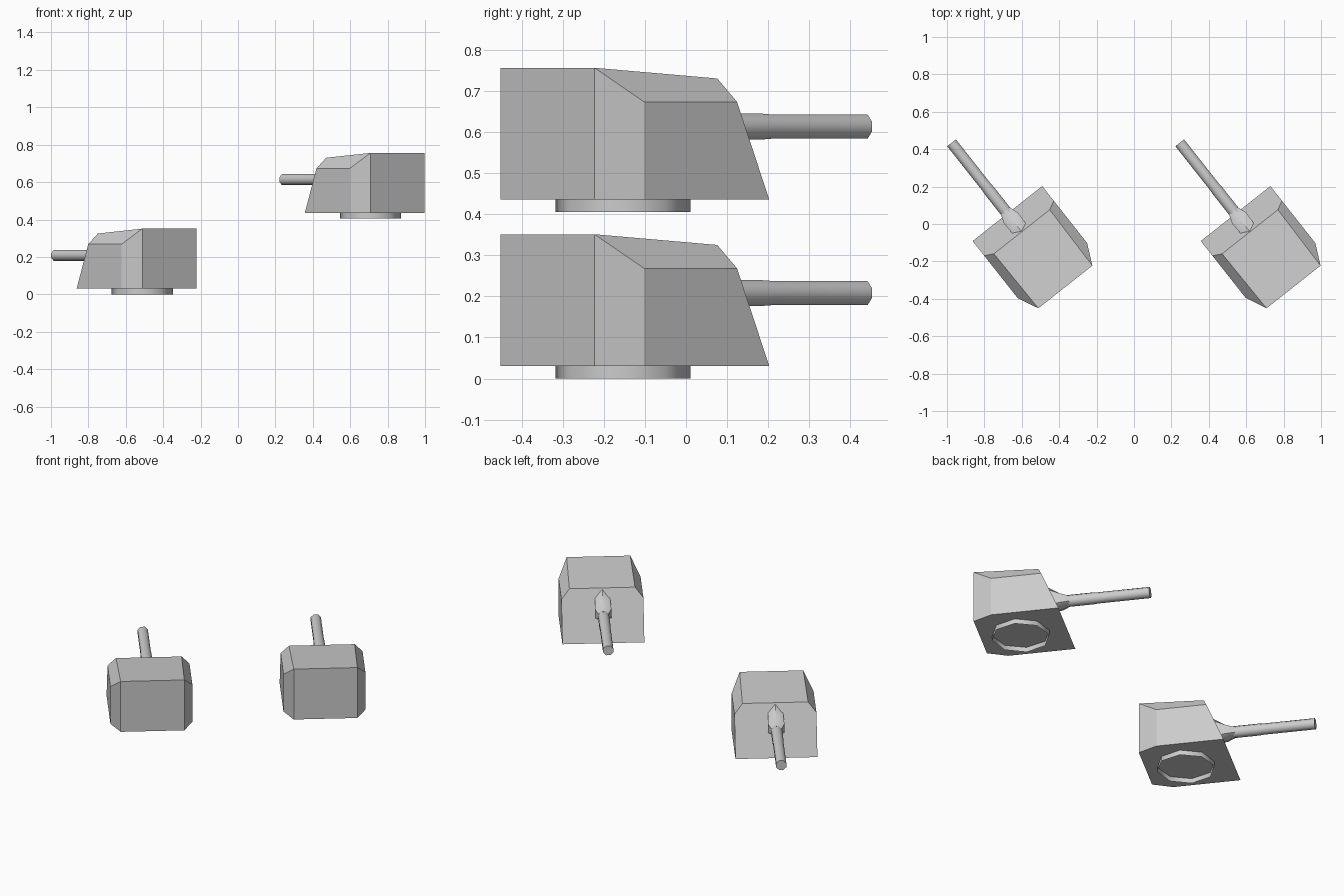
import bpy, bmesh, math
from mathutils import Matrix

if "Cube" in bpy.data.objects:
    bpy.data.objects.remove(bpy.data.objects["Cube"])

YAW = math.radians(38.3)
# ring centres of the two identical turrets
PLACES = [(-0.512, -0.153, 0.0), (0.708, -0.153, 0.405)]


def make_object(name, bm, smooth=False):
    bmesh.ops.recalc_face_normals(bm, faces=bm.faces)
    mesh = bpy.data.meshes.new(name)
    bm.to_mesh(mesh)
    bm.free()
    ob = bpy.data.objects.new(name, mesh)
    bpy.context.collection.objects.link(ob)
    if smooth:
        bpy.ops.object.select_all(action='DESELECT')
        ob.select_set(True)
        bpy.context.view_layer.objects.active = ob
        bpy.ops.object.shade_smooth_by_angle(angle=math.radians(50))
    return ob


def loft(name, sections, cap_start=True, cap_end=True):
    """Skin a list of equal-length point loops."""
    bm = bmesh.new()
    rows = [[bm.verts.new(p) for p in s] for s in sections]
    n = len(rows[0])
    for a, b in zip(rows, rows[1:]):
        for i in range(n):
            j = (i + 1) % n
            bm.faces.new((a[i], a[j], b[j], b[i]))
    if cap_start:
        bm.faces.new(rows[0])
    if cap_end:
        bm.faces.new(rows[-1])
    return make_object(name, bm, True)


def hull():
    # right-hand corners, mirrored to the left (local y is forward)
    half = dict(rear_low=(0.184, -0.234, 0.03), side_low=(0.237, -0.122, 0.03),
                front_low=(0.237, 0.266, 0.03), rear_top=(0.184, -0.234, 0.351),
                side_top=(0.237, -0.122, 0.268), front_side=(0.237, 0.166, 0.268),
                front_top=(0.19, 0.142, 0.325))
    bm = bmesh.new()
    R = {k: bm.verts.new(p) for k, p in half.items()}
    L = {k: bm.verts.new((-p[0], p[1], p[2])) for k, p in half.items()}
    for S in (R, L):
        for f in (("rear_low", "side_low", "side_top", "rear_top"),
                  ("side_low", "front_low", "front_side", "side_top"),
                  ("side_top", "front_side", "front_top", "rear_top")):
            bm.faces.new([S[k] for k in f])
    for f in (("rear_low", "rear_top"), ("rear_top", "front_top"),
              ("front_top", "front_side", "front_low"),
              ("front_low", "side_low", "rear_low")):
        bm.faces.new([R[k] for k in f] + [L[k] for k in reversed(f)])
    return make_object("turret_body", bm)


def ring(r, z):
    return [(r * math.cos(i * math.pi / 4), r * math.sin(i * math.pi / 4), z) for i in range(8)]


def bore(r, y, z=0.208):
    return [(r * math.cos((i + 0.5) * math.pi / 4), y,
             z + r * math.sin((i + 0.5) * math.pi / 4)) for i in range(8)]


def mantlet_section(y, w, top, shoulder, lower, bottom):
    return [(0, y, top), (w, y, shoulder), (w, y, lower),
            (0, y, bottom), (-w, y, lower), (-w, y, shoulder)]


def turret():
    return [
        hull(),
        # open mounting ring under the body
        loft("turret_ring", [ring(0.165, 0.0), ring(0.165, 0.03)], False, False),
        # flared collar where the barrel meets the sloped front
        loft("barrel_collar", [
            mantlet_section(0.145, 0.043, 0.318, 0.28, 0.165, 0.14),
            mantlet_section(0.235, 0.048, 0.252, 0.235, 0.177, 0.155),
            mantlet_section(0.285, 0.030, 0.243, 0.225, 0.19, 0.173)]),
        loft("gun_barrel", [bore(0.034, 0.2), bore(0.034, 0.42),
                            bore(0.032, 0.45), bore(0.032, 0.748)]),
    ]


for place in PLACES:
    m = Matrix.Translation(place) @ Matrix.Rotation(YAW, 4, 'Z')
    for ob in turret():
        ob.matrix_world = m
